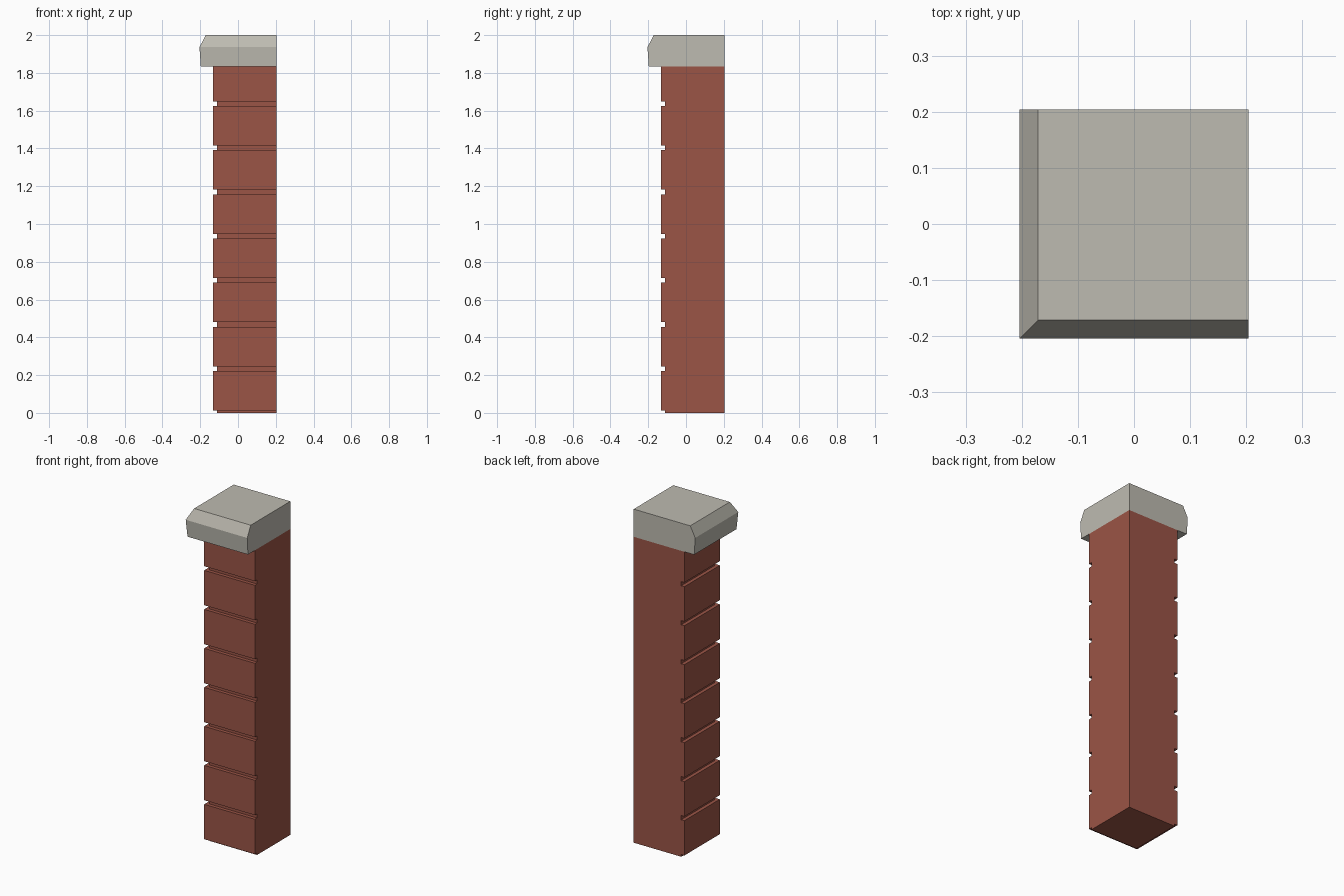
import bpy, bmesh

if "Cube" in bpy.data.objects:
    bpy.data.objects.remove(bpy.data.objects["Cube"])

HI = 0.204          # flat inner faces of the corner pier (+x and +y)
CORE, BRICK = -0.111, -0.132
COURSE, GAP, TOP = 0.2338, 0.025, 1.834


def material(name, rgb):
    m = bpy.data.materials.new(name)
    m.diffuse_color = (*rgb, 1)
    m.use_nodes = True
    m.node_tree.nodes["Principled BSDF"].inputs["Base Color"].default_value = m.diffuse_color
    return m


def loft(name, rings, mat):
    """Stack square sections given as (front/left edge, z); back/right stay flush."""
    bm = bmesh.new()
    loops = [[bm.verts.new((x, y, z)) for x, y in
              ((lo, lo), (HI, lo), (HI, HI), (lo, HI))] for lo, z in rings]
    for a, b in zip(loops, loops[1:]):
        for i in range(4):
            j = (i + 1) % 4
            bm.faces.new((a[i], a[j], b[j], b[i]))
    bm.faces.new(loops[0][::-1])
    bm.faces.new(loops[-1])
    me = bpy.data.meshes.new(name)
    bm.to_mesh(me)
    bm.free()
    me.materials.append(mat)
    ob = bpy.data.objects.new(name, me)
    bpy.context.collection.objects.link(ob)
    return ob


brick = material("red brick", (0.328, 0.089, 0.061))
stone = material("grey stone", (0.515, 0.497, 0.440))

# Pier shaft: eight raised courses separated by recessed joints
rings = [(CORE, 0.0)]
for i in range(8):
    low = 0.013 + i * COURSE
    high = min(low + COURSE - GAP, TOP)
    rings += [(CORE, low), (BRICK, low), (BRICK, high)]
    if high < TOP:
        rings.append((CORE, high))
loft("brick_pier", rings, brick)

# Coping stone: slight outward flare, then a chamfer on the two outer sides
loft("coping_stone", [(-0.197, TOP), (-0.204, 1.936), (-0.171, 2.0)], stone)
